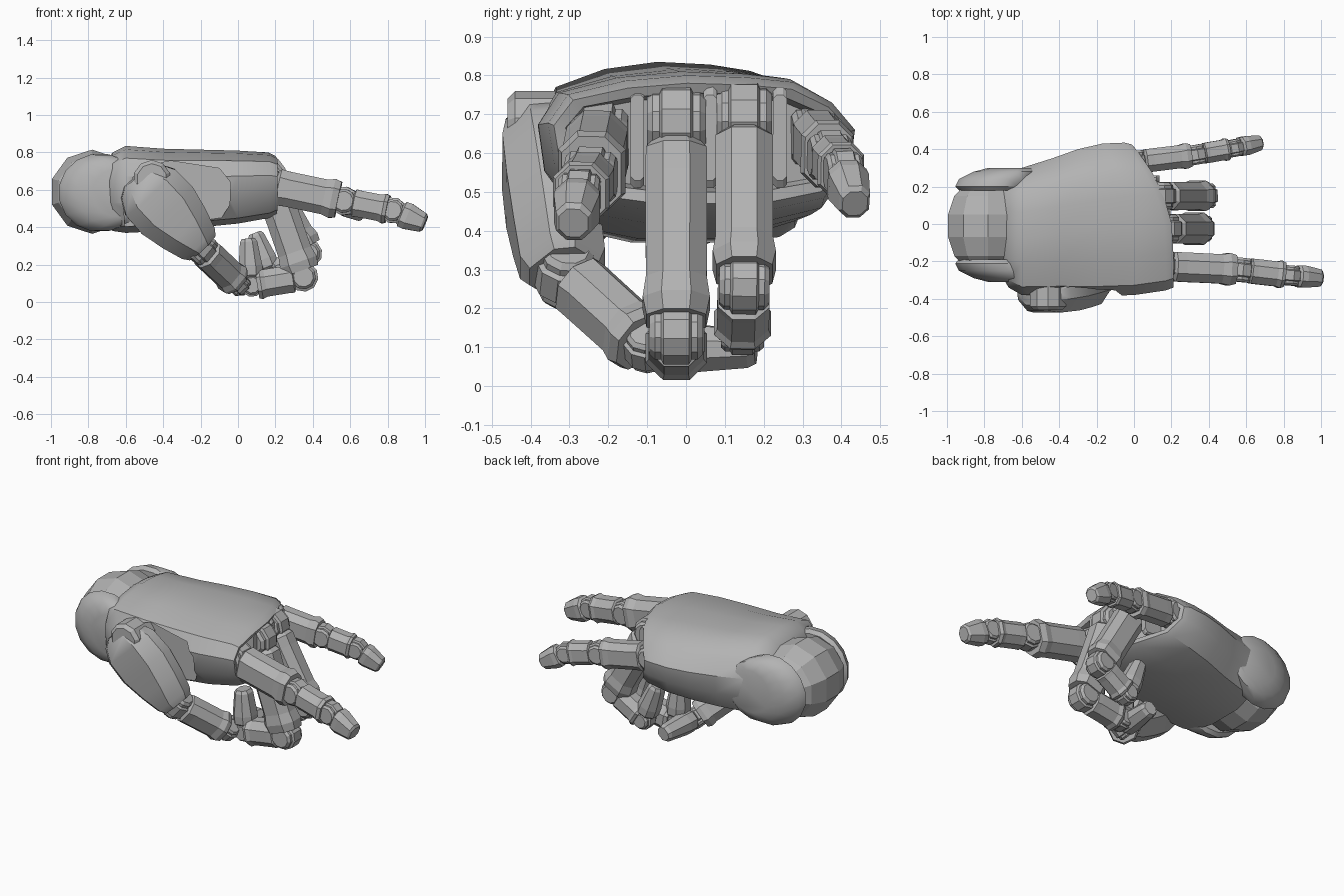
import bpy, bmesh, math
from mathutils import Vector as V

old = bpy.data.objects.get("Cube")
if old:
    bpy.data.objects.remove(old)

grey = bpy.data.materials.new("plain grey")
grey.use_nodes = True
grey.diffuse_color = (0.45, 0.45, 0.45, 1)
grey.node_tree.nodes["Principled BSDF"].inputs["Base Color"].default_value = (0.45, 0.45, 0.45, 1)


def smooth(ob, angle):
    bpy.ops.object.select_all(action='DESELECT')
    ob.select_set(True)
    bpy.context.view_layer.objects.active = ob
    bpy.ops.object.shade_smooth_by_angle(angle=math.radians(angle))


def loft(name, rings, angle=0):
    """Skin a row of equal rings and close both ends."""
    bm = bmesh.new()
    rows = [[bm.verts.new(p) for p in ring] for ring in rings]
    n = len(rows[0])
    for a, b in zip(rows, rows[1:]):
        for i in range(n):
            j = (i + 1) % n
            bm.faces.new((a[i], a[j], b[j], b[i]))
    bm.faces.new(rows[0])
    bm.faces.new(rows[-1])
    bmesh.ops.recalc_face_normals(bm, faces=bm.faces)
    me = bpy.data.meshes.new(name)
    bm.to_mesh(me)
    bm.free()
    me.materials.append(grey)
    ob = bpy.data.objects.new(name, me)
    bpy.context.collection.objects.link(ob)
    if angle:
        smooth(ob, angle)
    return ob


def section(c, s, u, w, h, cut=0.28):
    """Rectangle with chamfered corners, w along s and h along u."""
    k = cut * min(w, h)
    a, b = w / 2, h / 2
    pts = [(a, b - k), (a - k, b), (k - a, b), (-a, b - k),
           (-a, k - b), (k - a, -b), (a - k, -b), (a, k - b)]
    return [c + s * x + u * y for x, y in pts]


def frame(a, b, hinge):
    d = (b - a).normalized()
    s = (hinge - d * hinge.dot(d)).normalized()
    return d, s, d.cross(s)


def disc(name, c, axis, ref, radius, width, sides=10):
    other = axis.cross(ref)
    def ring(off, r):
        return [c + axis * off + (ref * math.cos(t) + other * math.sin(t)) * r
                for t in (math.tau * (i + 0.5) / sides for i in range(sides))]
    e = width / 2
    loft(name, [ring(-e, radius * 0.8), ring(-e * 0.8, radius),
                ring(e * 0.8, radius), ring(e, radius * 0.8)])


BODY = [(0, .72, .72), (.05, .95, .95), (.2, .96, .92), (.78, .95, .92), (.9, 1.05, 1.03), (1, .93, .95)]
TIP = [(0, .75, .75), (.08, 1, 1), (.3, 1.02, 1.02), (.92, .8, .74), (1, .65, .55)]


def digit(name, points, widths, heights, hinge):
    points = [V(p) for p in points]
    hinge = V(hinge)
    last = len(widths) - 1
    for i, (w, h) in enumerate(zip(widths, heights)):
        a, b = points[i], points[i + 1]
        d, s, u = frame(a, b, hinge)
        disc(f"{name}_joint_{i + 1}", a, s, d, h * 0.42, w * 0.92)
        disc(f"{name}_hub_{i + 1}", a, s, d, h * 0.5, w * 0.55)
        start = a + d * h * 0.3
        end = b if i == last else b - d * heights[i + 1] * 0.22
        rings = [section(start.lerp(end, t), s, u, w * kw, h * kh)
                 for t, kw, kh in (TIP if i == last else BODY)]
        loft(f"{name}_link_{i + 1}", rings)


# palm shell: one outline scaled along the hand, front edge swept back to the little finger
OUTLINE = [(-1, .3), (-.87, .72), (-.5, .92), (-.1, 1), (.3, .97), (.6, .9), (.85, .6), (1, .2),
           (.97, -.3), (.8, -.8), (.4, -1), (-.3, -1), (-.75, -.85), (-.96, -.3)]
STATIONS = [(-.7, -.29, .26, .42, .76), (-.67, -.34, .29, .38, .8), (-.6, -.38, .3, .37, .835),
            (-.4, -.38, .35, .38, .82), (-.2, -.385, .4, .4, .815), (0, -.38, .43, .42, .81),
            (.17, -.355, .435, .45, .8), (.21, -.34, .425, .47, .78),
            (.2, -.31, .4, .5, .755), (.12, -.29, .38, .51, .745)]


def palm_ring(x, y0, y1, z0, z1):
    ring = []
    for a, b in OUTLINE:
        y = (y0 + y1) / 2 + a * (y1 - y0) / 2
        z = (z0 + z1) / 2 + b * (z1 - z0) / 2
        sweep = min(1, max(0, (x + .6) / .8)) * .8 * max(0, y + .1) ** 2
        ring.append(V((x - sweep, y, z)))
    return ring


palm = loft("palm_shell", [palm_ring(*s) for s in STATIONS])

# thumb socket cut into the front side of the palm
SOCKET = [(-.61, .5), (-.56, .67), (-.48, .73), (-.36, .755), (-.1, .715), (-.04, .64),
          (-.045, .52), (-.1, .43), (-.3, .3), (-.6, .3)]
cutter = loft("socket_cutter", [[V((x, y, z)) for x, z in SOCKET] for y in (-.6, -.29)])
cutter.hide_render = True
mod = palm.modifiers.new("socket", 'BOOLEAN')
mod.object = cutter
mod.operation = 'DIFFERENCE'
mod.solver = 'EXACT'
bpy.context.view_layer.objects.active = palm
bpy.ops.object.modifier_apply(modifier=mod.name)
bpy.data.objects.remove(cutter)
smooth(palm, 35)

# dividers between the knuckles
for i, (x, y) in enumerate([(.16, -.125), (.15, .062), (.09, .242)]):
    rings = [section(V((x + dx, y, .64)), V((0, 1, 0)), V((0, 0, 1)), .035, h)
             for dx, h in ((-.1, .26), (.03, .26), (.045, .22))]
    loft(f"knuckle_divider_{i + 1}", rings)


# wrist ball and the two side arms that hold it
def wheel(y, cx, cz, rx, rz, sides=10):
    return [V((cx + rx * math.cos(t), y, cz + rz * math.sin(t)))
            for t in (math.tau * (i + .5) / sides for i in range(sides))]


loft("wrist_ball", [wheel(y, -.78, .59, r, r) for y, r in
                    ((-.21, .15), (-.17, .19), (-.07, .225), (.05, .225), (.15, .19), (.19, .15))])
for name, inner, out in (("wrist_arm_right", -.19, -1), ("wrist_arm_left", .18, 1)):
    loft(name, [wheel(inner + out * d, cx, .585, rx, rz, 16) for d, cx, rx, rz in
                ((0, -.74, .2, .19), (.02, -.74, .22, .21), (.06, -.72, .22, .205),
                 (.1, -.67, .19, .18), (.12, -.64, .14, .13))], 40)

# fingers
SIDE = (0, 1, 0)
digit("index_finger", [(.14, -.225, .63), (.57, -.245, .54), (.83, -.275, .49), (1, -.29, .42)],
      (.165, .14, .115), (.205, .155, .14), SIDE)
digit("middle_finger", [(.16, -.025, .68), (.35, -.025, .135), (.075, -.025, .09), (.055, -.025, .34)],
      (.165, .15, .13), (.2, .16, .125), SIDE)
digit("ring_finger", [(.13, .15, .69), (.375, .15, .26), (.18, .145, .14), (.09, .145, .37)],
      (.155, .14, .12), (.19, .15, .12), SIDE)
digit("little_finger", [(.0, .33, .64), (.33, .37, .59), (.53, .405, .55), (.675, .435, .47)],
      (.13, .115, .1), (.17, .14, .125), (-.12, 1, 0))
digit("thumb", [(-.2, -.31, .29), (-.0, -.1, .1), (.03, .18, .095)],
      (.17, .12), (.16, .12), (.7, .2, .6))

# thumb base: broad tapering shell
top, low = V((-.5, -.375, .62)), V((-.2, -.315, .3))
d, s, u = frame(top, low, V((.7, 0, .7)))
loft("thumb_base", [section(top.lerp(low, t), s, u, w, h, .35) for t, w, h in
                    ((-.16, .16, .1), (-.08, .27, .17), (.1, .36, .21), (.4, .37, .225),
                     (.7, .31, .225), (.95, .24, .22), (1.03, .19, .18))], 35)
disc("thumb_base_pivot", V((-.46, -.36, .66)), V((0, 1, 0)), V((1, 0, 0)), .1, .2)
